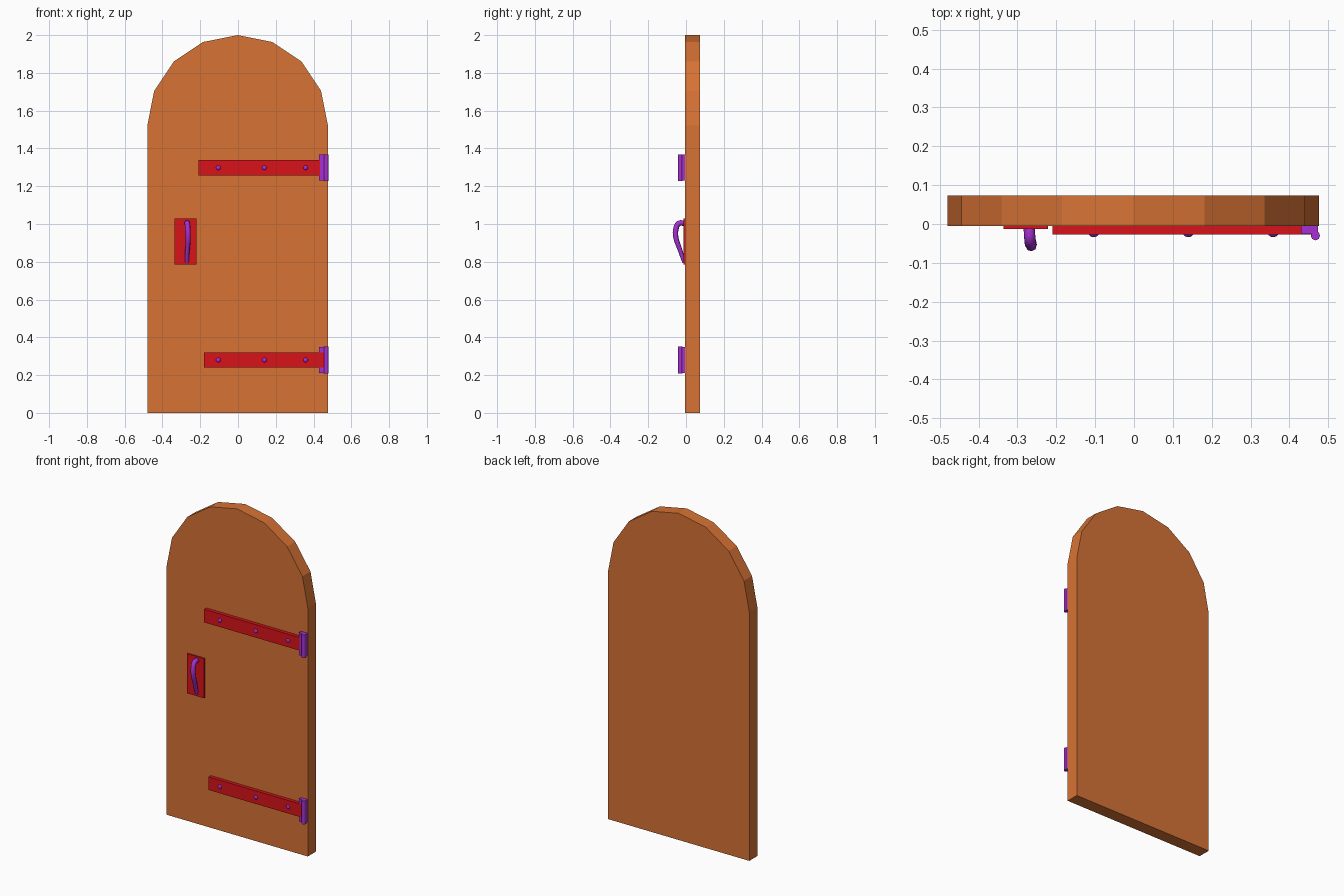
import bpy, bmesh
from math import pi, sin, cos
from mathutils import Matrix

if "Cube" in bpy.data.objects:
    bpy.data.objects.remove(bpy.data.objects["Cube"])


def material(name, rgb):
    m = bpy.data.materials.new(name)
    m.diffuse_color = (*rgb, 1)
    m.use_nodes = True
    m.node_tree.nodes["Principled BSDF"].inputs["Base Color"].default_value = m.diffuse_color
    return m


WOOD = material("wood", (0.68, 0.17, 0.035))
RED = material("red_metal", (0.68, 0.006, 0.01))
PURPLE = material("purple_metal", (0.38, 0.03, 0.65))


def finish(name, bm, mat, smooth=False):
    bmesh.ops.recalc_face_normals(bm, faces=bm.faces)
    me = bpy.data.meshes.new(name)
    bm.to_mesh(me)
    bm.free()
    me.materials.append(mat)
    for p in me.polygons:
        p.use_smooth = smooth
    ob = bpy.data.objects.new(name, me)
    bpy.context.collection.objects.link(ob)
    return ob


def box(name, x, y, z, mat):
    bm = bmesh.new()
    size = [b - a for a, b in (x, y, z)]
    mid = [(a + b) / 2 for a, b in (x, y, z)]
    bmesh.ops.create_cube(bm, size=1, matrix=Matrix.Translation(mid) @ Matrix.Diagonal((*size, 1)))
    return finish(name, bm, mat)


# arched door slab: rectangle topped by half of a 16-gon
R, CX, SPRING = 0.478, -0.002, 1.522
outline = [(CX - R, 0), (CX + R, 0)]
outline += [(CX + R * cos(i * pi / 8), SPRING + R * sin(i * pi / 8)) for i in range(9)]
bm = bmesh.new()
face = bm.faces.new([bm.verts.new((x, -0.005, z)) for x, z in outline])
ext = bmesh.ops.extrude_face_region(bm, geom=[face])
bmesh.ops.translate(bm, vec=(0, 0.078, 0), verts=[v for v in ext["geom"] if isinstance(v, bmesh.types.BMVert)])
finish("door_slab", bm, WOOD)

# strap hinges: (label, height, strap left end, strap right end)
for label, z, x0, x1 in (("upper", 1.298, -0.21, 0.435), ("lower", 0.28, -0.18, 0.457)):
    box(label + "_strap", (x0, x1), (-0.027, -0.005), (z - 0.04, z + 0.04), RED)
    box(label + "_hinge_plate", (0.43, 0.474), (-0.026, -0.004), (z - 0.069, z + 0.069), PURPLE)
    bm = bmesh.new()
    bmesh.ops.create_cone(bm, cap_ends=True, segments=8, radius1=0.012, radius2=0.012, depth=0.142,
                          matrix=Matrix.Translation((0.467, -0.03, z)))
    ob = finish(label + "_hinge_barrel", bm, PURPLE, True)
    bpy.context.view_layer.objects.active = ob
    ob.select_set(True)
    bpy.ops.object.shade_smooth_by_angle(angle=0.9)
    ob.select_set(False)
    # domed rivets
    for i, x in enumerate((-0.104, 0.14, 0.358)):
        bm = bmesh.new()
        bmesh.ops.create_uvsphere(bm, u_segments=10, v_segments=6, radius=1,
                                  matrix=Matrix.Translation((x, -0.025, z)) @ Matrix.Diagonal((0.013, 0.009, 0.013, 1)))
        finish(f"{label}_rivet_{i + 1}", bm, PURPLE, True)

# handle backplate
box("handle_plate", (-0.336, -0.221), (-0.013, -0.005), (0.785, 1.028), RED)

# curved pull handle: tapered tube along a smooth path (x, y, z, radius factor)
path = [(-0.27, -0.008, 1.004, 1.0), (-0.268, -0.038, 1.003, 1.0), (-0.266, -0.054, 0.97, 1.0),
        (-0.264, -0.053, 0.925, 0.95), (-0.267, -0.034, 0.87, 0.85), (-0.27, -0.019, 0.825, 0.75),
        (-0.27, -0.009, 0.797, 0.7)]
cu = bpy.data.curves.new("pull_handle", "CURVE")
cu.dimensions = "3D"
cu.resolution_u = 3
cu.bevel_depth = 0.0145
cu.bevel_resolution = 2
cu.use_fill_caps = True
sp = cu.splines.new("BEZIER")
sp.bezier_points.add(len(path) - 1)
for p, (x, y, z, r) in zip(sp.bezier_points, path):
    p.co = (x, y, z)
    p.radius = r
    p.handle_left_type = p.handle_right_type = "AUTO"
sp.use_smooth = True
cu.materials.append(PURPLE)
bpy.context.collection.objects.link(bpy.data.objects.new("pull_handle", cu))
